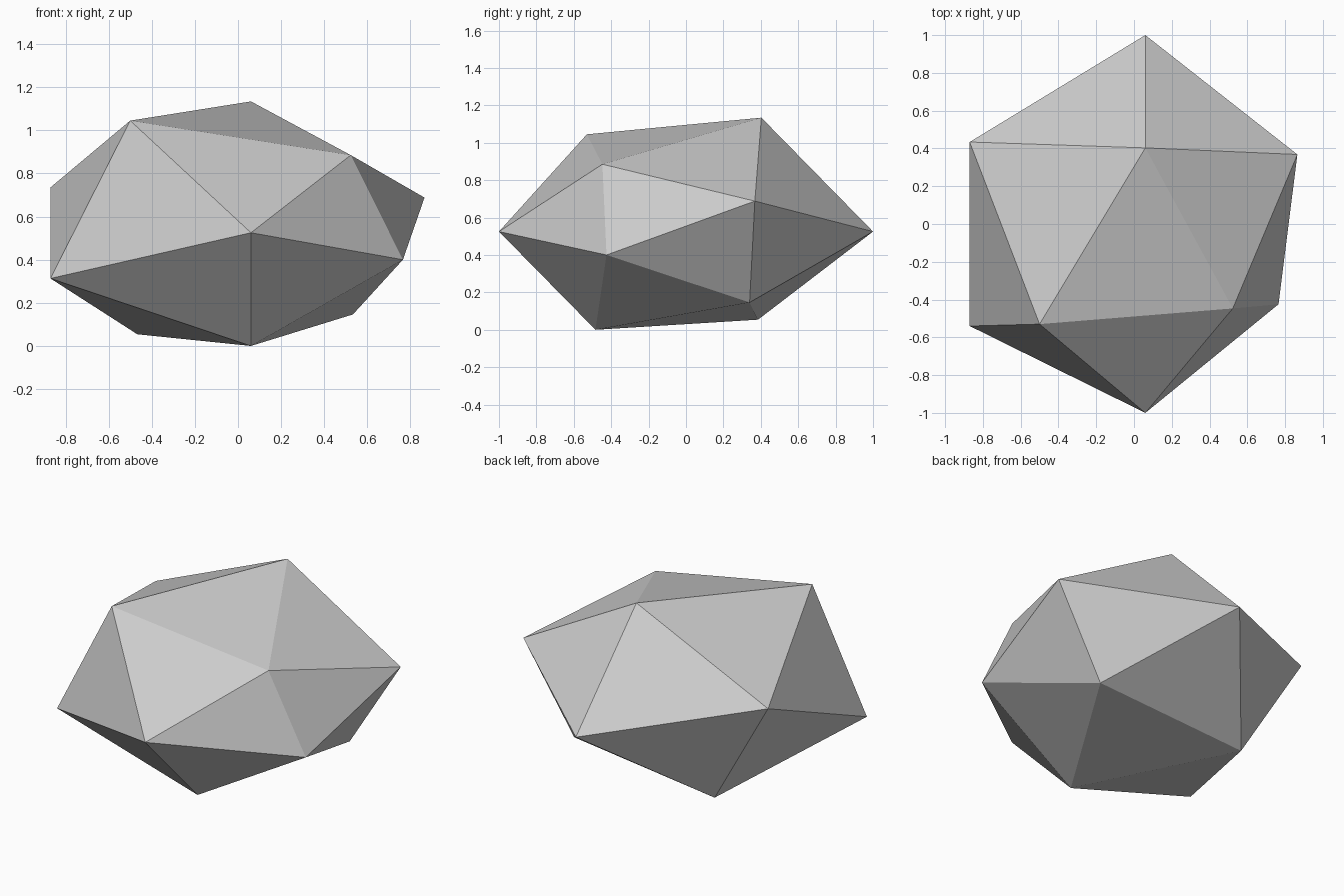
import bpy
import bmesh

cube = bpy.data.objects.get("Cube")
if cube:
    bpy.data.objects.remove(cube, do_unlink=True)

# Stone colour
grey = bpy.data.materials.new("stone_grey")
grey.use_nodes = True
colour = (0.6, 0.6, 0.6, 1)
grey.diffuse_color = colour
grey.node_tree.nodes["Principled BSDF"].inputs["Base Color"].default_value = colour

# Rough stone: front tip, front ring, back ring, back tip
front_tip = (0.06, -1.0, 0.525)
front_ring = [(-0.87, -0.54, 0.313), (-0.5, -0.53, 1.045), (0.523, -0.447, 0.885),
              (0.765, -0.425, 0.4), (0.06, -0.484, 0.0)]
back_ring = [(-0.87, 0.434, 0.735), (0.06, 0.403, 1.134), (0.865, 0.368, 0.688),
             (0.533, 0.34, 0.146), (-0.467, 0.385, 0.054)]
back_tip = (0.06, 1.0, 0.525)

bm = bmesh.new()
tip_a, tip_b = bm.verts.new(front_tip), bm.verts.new(back_tip)
front = [bm.verts.new(p) for p in front_ring]
back = [bm.verts.new(p) for p in back_ring]

# Fans close both ends, a zigzag band joins the rings
for i in range(5):
    j = (i + 1) % 5
    bm.faces.new((tip_a, front[i], front[j]))
    bm.faces.new((front[i], back[i], front[j]))
    bm.faces.new((front[j], back[i], back[j]))
    bm.faces.new((tip_b, back[j], back[i]))
bmesh.ops.recalc_face_normals(bm, faces=bm.faces)

mesh = bpy.data.meshes.new("stone")
bm.to_mesh(mesh)
bm.free()
mesh.materials.append(grey)
stone = bpy.data.objects.new("stone", mesh)
bpy.context.collection.objects.link(stone)
